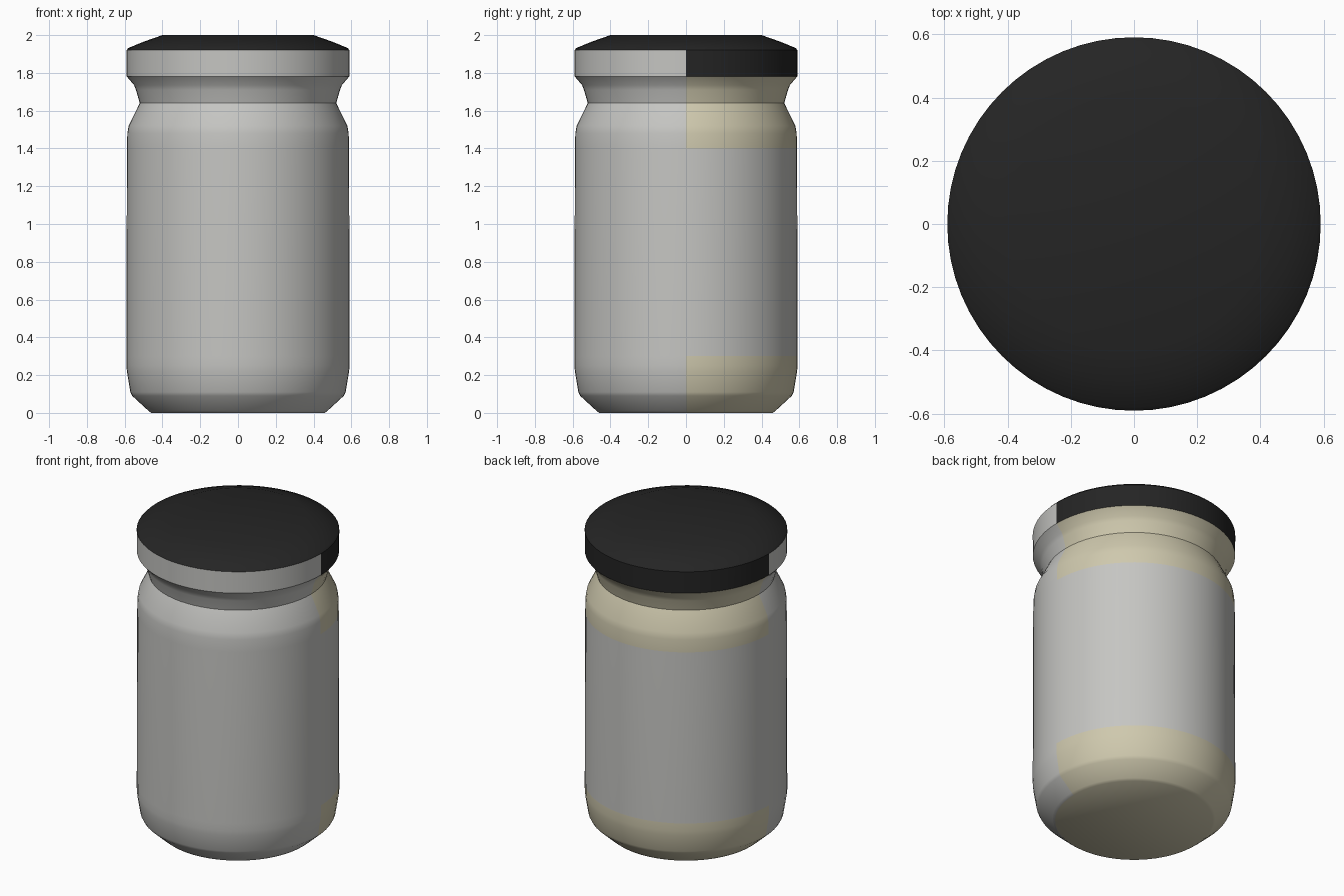
import bpy, bmesh, math

old = bpy.data.objects.get("Cube")
if old:
    bpy.data.objects.remove(old, do_unlink=True)

SEGMENTS = 64


def material(name, colour):
    m = bpy.data.materials.new(name)
    m.use_nodes = True
    m.diffuse_color = (*colour, 1)
    bsdf = m.node_tree.nodes["Principled BSDF"]
    bsdf.inputs["Base Color"].default_value = (*colour, 1)
    bsdf.inputs["Roughness"].default_value = 0.6
    return m


grey = material("label grey", (0.56, 0.56, 0.54))
cream = material("pale cream", (0.62, 0.58, 0.42))
black = material("lid black", (0.018, 0.018, 0.018))


def lathe(name, profile, mats, rule, cap_bottom=False, cap_top=False):
    """Turn a (radius, height) profile, listed bottom to top, around z."""
    bm = bmesh.new()
    rings = []
    for r, z in profile:
        angles = [2 * math.pi * i / SEGMENTS for i in range(SEGMENTS)]
        rings.append([bm.verts.new((r * math.cos(a), r * math.sin(a), z)) for a in angles])
    for low, high in zip(rings, rings[1:]):
        for i in range(SEGMENTS):
            j = (i + 1) % SEGMENTS
            bm.faces.new((low[i], low[j], high[j], high[i]))
    if cap_bottom:
        bm.faces.new(rings[0][::-1])
    if cap_top:
        bm.faces.new(rings[-1])
    bm.normal_update()
    for f in bm.faces:
        f.material_index = rule(f.calc_center_median(), f.normal)
    mesh = bpy.data.meshes.new(name)
    bm.to_mesh(mesh)
    bm.free()
    for m in mats:
        mesh.materials.append(m)
    obj = bpy.data.objects.new(name, mesh)
    bpy.context.collection.objects.link(obj)
    bpy.ops.object.select_all(action='DESELECT')
    obj.select_set(True)
    bpy.context.view_layer.objects.active = obj
    bpy.ops.object.shade_smooth_by_angle(angle=math.radians(39))
    return obj


# Jar body: the back shows cream above and below the grey wrap
def body_rule(c, n):
    if n.z < -0.95:
        return 1
    return int(c.y > 0 and not 0.3 < c.z < 1.4)


lathe("jar_body",
      [(0.46, 0), (0.475, 0.012), (0.56, 0.09), (0.57, 0.11), (0.588, 0.22), (0.591, 0.25),
       (0.591, 0.3), (0.588, 1.4), (0.586, 1.48), (0.579, 1.52), (0.52, 1.64)],
      [grey, cream], body_rule, cap_bottom=True)

# Neck: flares out to meet the lid
lathe("jar_neck", [(0.52, 1.64), (0.54, 1.71), (0.55, 1.735), (0.59, 1.782)],
      [grey, cream], lambda c, n: int(c.y > 0))

# Lid: black top and back rim, grey front rim
lathe("lid", [(0.59, 1.782), (0.591, 1.92), (0.58, 1.932), (0.5, 1.965), (0.4, 2.0)],
      [grey, black], lambda c, n: int(c.y > 0 or c.z > 1.92), cap_top=True)
